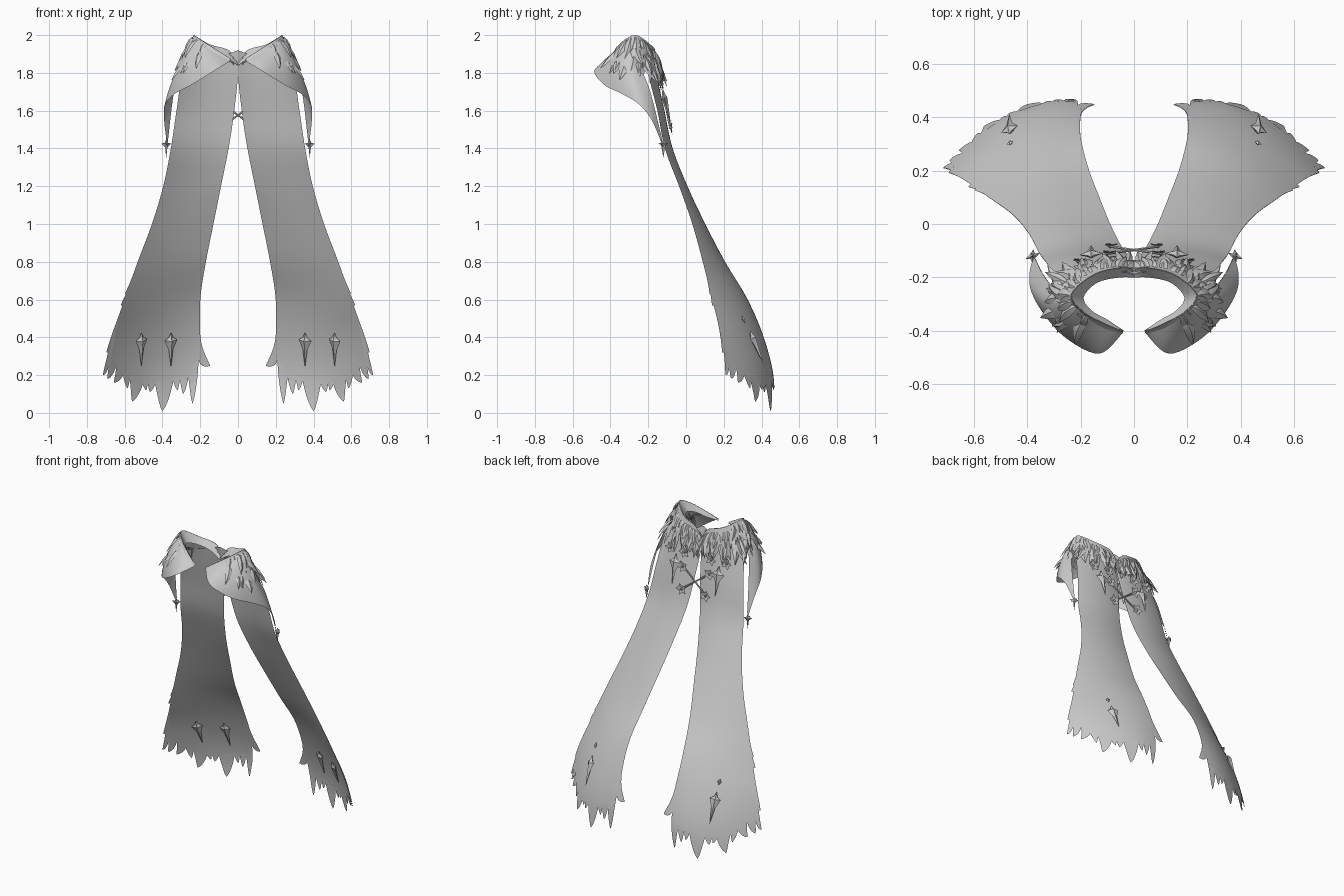
import bpy, bmesh, math, random
from mathutils import Vector, Matrix

if "Cube" in bpy.data.objects:
    bpy.data.objects.remove(bpy.data.objects["Cube"])

random.seed(4)
grey = bpy.data.materials.new("pale_grey")
grey.diffuse_color = (0.6, 0.6, 0.6, 1)
grey.use_nodes = True
grey.node_tree.nodes["Principled BSDF"].inputs["Base Color"].default_value = grey.diffuse_color


def finish(bm, name, thick=0.0, smooth=True, angle=40):
    """Turn a right-hand half into a mirrored object."""
    me = bpy.data.meshes.new(name)
    bmesh.ops.recalc_face_normals(bm, faces=bm.faces)
    bm.to_mesh(me)
    bm.free()
    me.materials.append(grey)
    ob = bpy.data.objects.new(name, me)
    bpy.context.collection.objects.link(ob)
    if thick:
        s = ob.modifiers.new("thickness", 'SOLIDIFY')
        s.thickness, s.offset, s.use_rim = thick, 0, False
    ob.modifiers.new("mirror", 'MIRROR').use_clip = False
    if smooth:
        bpy.ops.object.select_all(action='DESELECT')
        ob.select_set(True)
        bpy.context.view_layer.objects.active = ob
        bpy.ops.object.shade_smooth_by_angle(angle=math.radians(angle))
    return ob


def spline(pts, t):
    """Catmull-Rom through equally spaced points, t in 0..1."""
    f = max(0, min(t, 1)) * (len(pts) - 1)
    i = min(int(f), len(pts) - 2)
    f -= i
    p = [Vector(pts[max(0, min(j, len(pts) - 1))]) for j in range(i - 1, i + 3)]
    return 0.5 * (2 * p[1] + (p[2] - p[0]) * f + (2 * p[0] - 5 * p[1] + 4 * p[2] - p[3]) * f * f
                  + (3 * p[1] - p[0] - 3 * p[2] + p[3]) * f ** 3)


def grid(bm, nu, nv, fn):
    vs = [[bm.verts.new(fn(i / nu, j / nv)) for i in range(nu + 1)] for j in range(nv + 1)]
    for j in range(nv):
        for i in range(nu):
            bm.faces.new((vs[j][i], vs[j][i + 1], vs[j + 1][i + 1], vs[j + 1][i]))


# Cape surface: inner x, inner y, outer x, outer y, bulge for z = 2.0 down to 0
ROWS = [(0, -.2, .2, -.24, .03), (.0, -.17, .29, -.2, .025), (.02, -.125, .325, -.15, .02),
        (.05, -.08, .355, -.11, .02), (.09, 0, .395, -.035, .02), (.13, .1, .455, .035, .02),
        (.17, .205, .53, .09, .025), (.2, .325, .6, .14, .035), (.2, .41, .665, .19, .05),
        (.19, .46, .69, .235, .065), (.19, .46, .69, .27, .07)]


def cape(u, z, off=0.0):
    r = [spline([(q[k], 0, 0) for q in ROWS], 1 - z / 2).x for k in range(5)]
    return Vector((r[0] + (r[2] - r[0]) * u, r[1] + (r[3] - r[1]) * u + 4 * u * (1 - u) * r[4] + off, z))


def cape_x(x, z, off=0.0):
    a, b = cape(0, z).x, cape(1, z).x
    return cape((x - a) / (b - a), z, off)


def cape_normal(x, z):
    e = .03
    return (cape_x(x, z + e) - cape_x(x, z - e)).cross(cape_x(x + e, z) - cape_x(x - e, z)).normalized()


HEM = [(0, .34), (.07, .22), (.28, .185), (.5, .165), (.7, .175), (.85, .22), (1, .34)]


def hem(u):
    for (a, p), (b, q) in zip(HEM, HEM[1:]):
        if u <= b:
            return p + (q - p) * (u - a) / (b - a)
    return HEM[-1][1]


# Long cape panel with its ragged teeth
bm = bmesh.new()
grid(bm, 28, 40, lambda u, v: cape(u, (1.92 - .09 * u) * (1 - v) + hem(u) * v))


def tooth(a, b, tip, n=7):
    a, b, tip = Vector(a), Vector(b), Vector(tip)
    mid = (a + b) / 2
    bend = Vector((mid.x, tip.y * .6 + mid.y * .4))
    rows = []
    for k in range(n):
        t = k / n
        c = mid * (1 - t) ** 2 + bend * 2 * t * (1 - t) + tip * t * t
        h = (b - a) / 2 * (1 - t) ** .75
        rows.append([bm.verts.new(cape(*(c - h))), bm.verts.new(cape(*(c + h)))])
    for p, q in zip(rows, rows[1:]):
        bm.faces.new((p[0], p[1], q[1], q[0]))
    bm.faces.new((rows[-1][0], rows[-1][1], bm.verts.new(cape(*tip))))


for a, b, tu, tz in [(.03, .15, .1, .05), (.14, .24, .2, .1), (.23, .31, .26, .12),
                     (.3, .5, .42, .01), (.49, .58, .55, .11), (.57, .64, .59, .12), (.62, .77, .74, .06),
                     (.76, .84, .79, .13), (.83, .92, .93, .16), (.91, 1, 1.0, .18)]:
    tooth((a, hem(a)), (b, hem(b)), (tu, tz))
tooth((0, .44), (.03, .28), (-.09, .25))
for z0, z1, tu, tz in [(.5, .32, 1.05, .2), (.56, .4, 1.035, .32), (.7, .6, 1.025, .57), (.76, .68, 1.02, .63)]:
    tooth((1, z0), (.98, z1), (tu, tz))
finish(bm, "cape_panel", .003)

# Shoulder mantle narrowing into a hanging ribbon
TOP = [(.04, -.4, 1.875), (.12, -.37, 1.915), (.2, -.32, 1.97), (.25, -.27, 1.96),
       (.3, -.24, 1.83), (.34, -.19, 1.7), (.37, -.13, 1.46)]
LOW = [(.045, -.41, 1.86), (.13, -.485, 1.81), (.25, -.43, 1.735), (.335, -.34, 1.69),
       (.385, -.25, 1.635), (.39, -.18, 1.55), (.375, -.125, 1.42)]
bm = bmesh.new()


def mantle(u, v):
    p = spline(TOP, u).lerp(spline(LOW, u), v)
    return p + Vector((.012, -.02, .015)) * 4 * v * (1 - v) * math.sin(math.pi * u) ** 2


grid(bm, 36, 8, mantle)
finish(bm, "shoulder_mantle", .003)

# Raised neck collar
UP = [(.005, -.17, 1.86), (.05, -.165, 1.92), (.15, -.19, 1.95), (.235, -.265, 2.0),
      (.19, -.33, 1.97), (.12, -.37, 1.925), (.04, -.405, 1.875)]
INNER = [(.0, -.2, 1.84), (.06, -.2, 1.88), (.14, -.22, 1.91), (.19, -.275, 1.93),
         (.16, -.325, 1.92), (.1, -.36, 1.89), (.04, -.4, 1.865)]
OUT = [(.0, -.165, 1.8), (.07, -.15, 1.84), (.18, -.165, 1.85), (.28, -.25, 1.87),
       (.235, -.35, 1.87), (.14, -.41, 1.87), (.045, -.41, 1.865)]
bm = bmesh.new()
grid(bm, 28, 2, lambda u, v: spline(UP, u).lerp(spline(INNER, u), v))
grid(bm, 28, 3, lambda u, v: spline(UP, u).lerp(spline(OUT, u), v))
finish(bm, "neck_collar", .003, angle=60)

# Layered feathers around the shoulder and back of the neck
bm = bmesh.new()


def feather(root, out, length, width, droop):
    out = Vector((out.x, out.y, 0)).normalized()
    side = out.cross(Vector((0, 0, 1)))
    twist = random.uniform(-.35, .35)
    lift = Vector((0, 0, .25)) + out * .4
    rows = []
    for k, w in enumerate((.4, .9, 1, .65, .02)):
        t = k / 4
        c = root + length * (out * math.cos(droop) * t - Vector((0, 0, math.sin(droop) * t ** 1.3)))
        c += side * twist * length * t * t
        rows.append([bm.verts.new(c + side * s * width * w + lift * (0 if s else width * w)) for s in (-1, 0, 1)])
    for p, q in zip(rows, rows[1:]):
        for i in (0, 1):
            bm.faces.new((p[i], p[i + 1], q[i + 1], q[i]))


# back of the neck, lying close to the cape
for layer, count in ((.3, 9), (.65, 9), (1.0, 8)):
    for k in range(count):
        t = .08 + .34 * (k + random.uniform(.2, .8)) / count
        root = spline(UP, t).lerp(spline(OUT, t), layer)
        feather(root, root - Vector((.1, -.3, 0)), random.uniform(.09, .14), random.uniform(.016, .026),
                random.uniform(1.1, 1.35))
# outer shoulder, spreading over the mantle
for layer, count in ((.1, 9), (.45, 10), (.85, 10), (1.15, 8)):
    for k in range(count):
        t = .4 + .34 * (k + random.uniform(.1, .9)) / count
        root = spline(UP, t).lerp(spline(OUT, t), layer)
        feather(root, root - Vector((.12, -.28, 0)), random.uniform(.09, .14), random.uniform(.014, .024),
                random.uniform(.75, 1.25))
finish(bm, "shoulder_feathers", .002)


# Faceted ornaments: star outline raised at both sides
def gem(bm, pos, up, down, wide, depth, normal, waist=.3):
    n = Vector(normal).normalized()
    x = Vector((1, 0, 0)) if abs(n.x) < .9 else Vector((0, -1, 0))
    x = (x - n * n.dot(x)).normalized()
    z = x.cross(n)
    pts = []
    for k in range(8):
        a = k * math.pi / 4
        cx, cz = math.sin(a), math.cos(a)
        s = waist if k % 2 else 1
        pts.append(bm.verts.new(pos + x * cx * wide * s + z * cz * s * (up if cz > 0 else down)))
    front, back = bm.verts.new(pos + n * depth), bm.verts.new(pos - n * depth)
    for k in range(8):
        a, b = pts[k], pts[(k + 1) % 8]
        bm.faces.new((a, b, front))
        bm.faces.new((b, a, back))


def cape_gem(bm, x, z, off, up, down, wide, depth, waist):
    n = cape_normal(x, z)
    n = n if n.y > 0 else -n
    gem(bm, cape_x(x, z) + n * off, up, down, wide, depth, n, waist)


bm = bmesh.new()
for x, off in ((.36, -.017), (.52, -.017), (.46, .017)):
    cape_gem(bm, x, .39, off, .045, .155, .035, .016, .5)
cape_gem(bm, .46, .49, .012, .018, .022, .014, .008, .6)
finish(bm, "hem_daggers", smooth=False)

bm = bmesh.new()
cape_gem(bm, .16, 1.66, .018, .055, .15, .045, .015, .45)
finish(bm, "back_daggers", smooth=False)

# Small five-petal blossoms on the upper back
bm = bmesh.new()
for x, z in ((.1, 1.74), (.21, 1.74), (.1, 1.65), (.09, 1.51)):
    c = cape_x(x, z, .018)
    for k in range(5):
        a = k * math.tau / 5
        d = Vector((math.cos(a), .2, math.sin(a)))
        s = Vector((-math.sin(a), 0, math.cos(a)))
        bm.faces.new([bm.verts.new(p) for p in (c, c + d * .02 + s * .013, c + d * .04, c + d * .02 - s * .013)])
    gem(bm, c, .01, .01, .01, .01, (0, 1, .35), .8)
finish(bm, "back_blossoms", .003, smooth=False)

# Crossed laces joining the panels
bm = bmesh.new()
a, b = cape_x(.1, 1.65, .015), cape_x(.09, 1.51, .015)
b.x *= -1
d = b - a
bmesh.ops.create_cone(bm, segments=6, radius1=.005, radius2=.005, depth=d.length, cap_ends=True,
                      matrix=Matrix.Translation((a + b) / 2) @ d.to_track_quat('Z', 'Y').to_matrix().to_4x4())
finish(bm, "crossed_laces")

# Pendants at the ribbon ends
bm = bmesh.new()
gem(bm, Vector((.38, -.12, 1.425)), .025, .075, .028, .014, (.4, 1, 0), .35)
gem(bm, Vector((.38, -.12, 1.425)), .02, .02, .026, .012, (1, .1, 0), .5)
finish(bm, "ribbon_pendants", smooth=False)

# Neck clasp
bm = bmesh.new()
gem(bm, Vector((.025, -.175, 1.86)), .025, .03, .025, .012, (0, 1, .35))
finish(bm, "neck_clasp", smooth=False)
